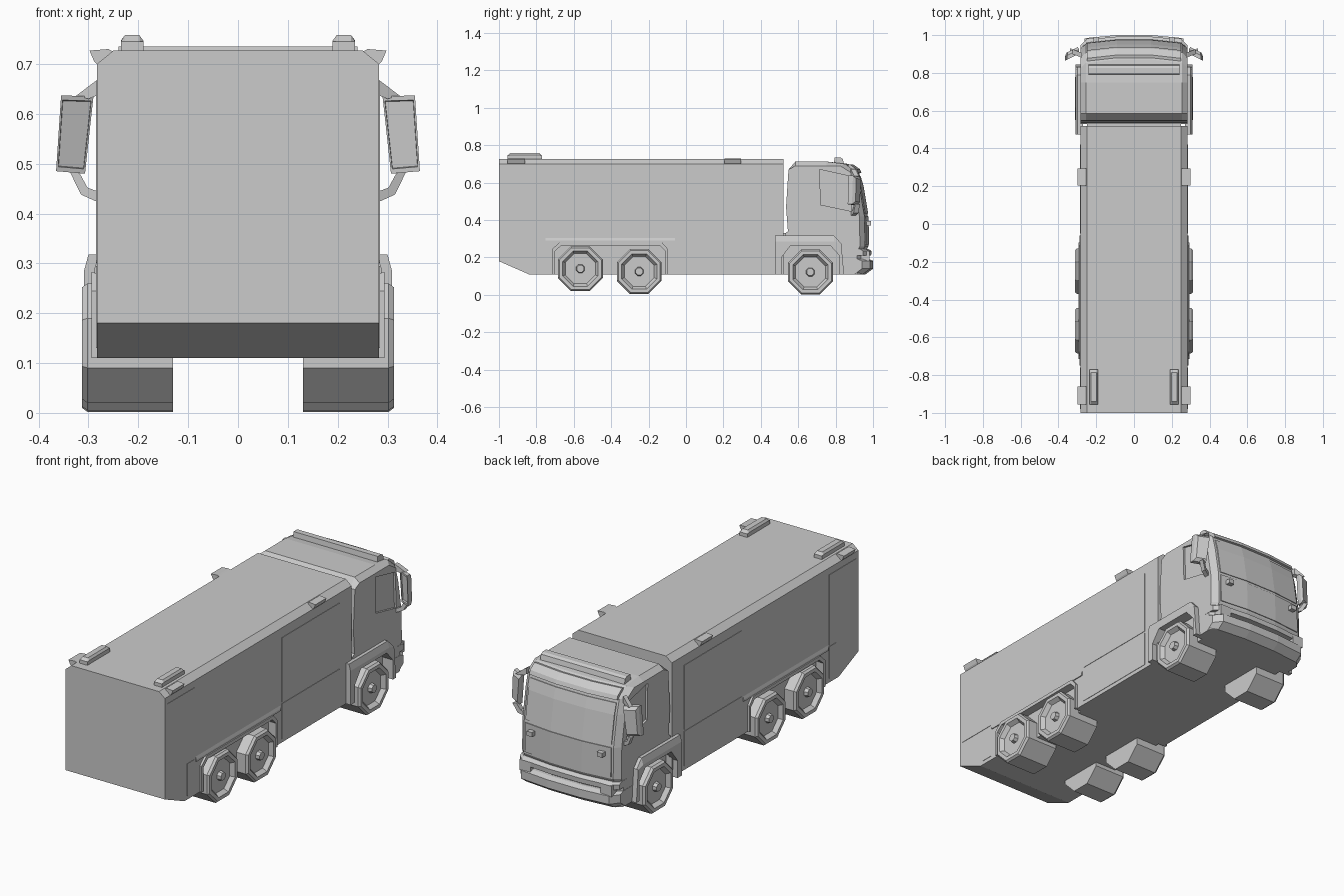
import bpy, bmesh, math

old = bpy.data.objects.get("Cube")
if old:
    bpy.data.objects.remove(old, do_unlink=True)

grey = bpy.data.materials.new("plain_grey")
grey.use_nodes = True
COLOR = (0.6, 0.6, 0.6, 1)
grey.diffuse_color = COLOR
grey.node_tree.nodes["Principled BSDF"].inputs["Base Color"].default_value = COLOR


def loft(name, sections):
    """Skin a closed solid through rings of (x, y, z) points."""
    bm = bmesh.new()
    rings = [[bm.verts.new(p) for p in s] for s in sections]
    n = len(rings[0])
    for a, b in zip(rings, rings[1:]):
        for i in range(n):
            j = (i + 1) % n
            bm.faces.new((a[i], a[j], b[j], b[i]))
    bm.faces.new(rings[0])
    bm.faces.new(rings[-1])
    bmesh.ops.recalc_face_normals(bm, faces=bm.faces)
    me = bpy.data.meshes.new(name)
    bm.to_mesh(me)
    bm.free()
    me.materials.append(grey)
    ob = bpy.data.objects.new(name, me)
    bpy.context.collection.objects.link(ob)
    return ob


def prism(name, profile, x0, x1):
    """Extrude a (y, z) profile along x."""
    return loft(name, [[(x, y, z) for y, z in profile] for x in (x0, x1)])


def box(name, x, y, z):
    return prism(name, [(y[0], z[0]), (y[1], z[0]), (y[1], z[1]), (y[0], z[1])], *x)


def mirror(ob):
    m = ob.modifiers.new("mirror", "MIRROR")
    m.use_axis = (True, False, False)
    m.use_mirror_merge = False
    return ob


def cut(ob, cutter):
    cutter.hide_render = True
    cutter.hide_viewport = True
    cutter.hide_set(True)
    m = ob.modifiers.new("cut", "BOOLEAN")
    m.operation = "DIFFERENCE"
    m.solver = "EXACT"
    m.object = cutter


# Tank body with chamfered roof edges and sloped tail
W = 0.283
side = [(-1, 0.18), (-0.84, 0.11), (0.52, 0.11), (0.52, 0.70), (-1, 0.70)]
top = [(y, 0.727 if z == 0.70 else z) for y, z in side]
body = loft("body", [[(x, y, z) for y, z in p]
                     for x, p in ((-W, side), (-0.25, top), (0.25, top), (W, side))])
rear_well = [(-0.70, 0.0), (-0.70, 0.235), (-0.665, 0.265),
             (-0.14, 0.265), (-0.11, 0.235), (-0.11, 0.0)]
front_well = [(0.51, 0.0), (0.51, 0.2), (0.56, 0.265),
              (0.77, 0.265), (0.82, 0.21), (0.82, 0.0)]
for s, label in ((1, "left"), (-1, "right")):
    cut(body, prism(f"rear_well_cutter_{label}", rear_well, s * 0.25, s * 0.4))

# Thin side doors and lower panel
for name, y, z in (("rear_locker_door", (-0.98, -0.76), (0.305, 0.665)),
                   ("rear_lower_panel", (-0.82, -0.76), (0.13, 0.295)),
                   ("front_locker_door", (-0.05, 0.42), (0.32, 0.65)),
                   ("front_lower_panel", (-0.05, 0.42), (0.13, 0.31))):
    mirror(box(name, (W - 0.01, W + 0.002), y, z))

# Roof lockers with bevelled tops
for_locker = [(-0.955, 0.72), (-0.77, 0.72), (-0.77, 0.745), (-0.785, 0.758),
              (-0.94, 0.758), (-0.955, 0.745)]
mirror(loft("roof_locker", [[(x, y, min(z, h)) for y, z in for_locker]
                            for x, h in ((0.19, 0.747), (0.198, 0.758),
                                         (0.227, 0.758), (0.235, 0.747))]))

# Roof edge brackets
bracket = [(0.245, 0.722), (0.281, 0.697), (0.289, 0.706), (0.298, 0.727), (0.26, 0.73)]
for name, y0, y1 in (("rear_roof_bracket", -0.955, -0.86), ("front_roof_bracket", 0.205, 0.295)):
    mirror(loft(name, [[(x, y, z) for x, z in bracket] for y in (y0, y1)]))

# Chassis joining body and cab
box("chassis_link", (-0.25, 0.25), (0.45, 0.62), (0.11, 0.33))

# Cab: profile bowed towards the middle, with softened roof edges
cab_profile = [(0.53, 0.11), (0.53, 0.33), (0.545, 0.34), (0.535, 0.47), (0.548, 0.67), (0.585, 0.713),
               (0.75, 0.713), (0.87, 0.70), (0.925, 0.655), (0.945, 0.58), (0.972, 0.42),
               (0.975, 0.26), (0.96, 0.23), (0.96, 0.11)]


def bowed(profile, x, back, lid=1):
    return [(x, y - back * (y > 0.85), min(z, lid)) for y, z in profile]


def bow(name, profile, rows):
    rows = [(-x, b, l) for x, b, l in rows[::-1]] + rows
    return loft(name, [bowed(profile, *r) for r in rows])


cab = bow("cab", cab_profile, [(0.09, 0, 1), (0.255, 0.018, 1), (W, 0.045, 0.69)])
window = [(0.715, 0.67), (0.72, 0.482), (0.885, 0.447), (0.875, 0.635)]
for s, label in ((1, "left"), (-1, "right")):
    cut(cab, prism(f"front_well_cutter_{label}", front_well, s * 0.25, s * 0.4))
    cut(cab, prism(f"window_cutter_{label}", window, s * 0.272, s * 0.4))

# Windscreen, front panel, sun visor
bow("windscreen", [(0.93, 0.635), (0.945, 0.58), (0.97, 0.435), (0.974, 0.435),
                   (0.95, 0.58), (0.934, 0.635)], [(0.09, 0, 1), (0.245, 0.016, 1)])
bow("front_panel", [(0.97, 0.42), (0.973, 0.27), (0.979, 0.27), (0.976, 0.42)],
    [(0.09, 0, 1), (0.245, 0.016, 1)])
bow("sun_visor", [(0.88, 0.694), (0.925, 0.65), (0.938, 0.652), (0.93, 0.672), (0.895, 0.697)],
    [(0.09, 0, 1), (0.25, 0.018, 1)])

# Bumper, upper bar and lamps
bow("bumper", [(0.84, 0.11), (0.96, 0.11), (1.0, 0.14), (1.0, 0.182), (0.975, 0.192), (0.84, 0.192)],
    [(0.09, 0, 1), (0.25, 0.015, 1), (0.284, 0.06, 1)])
bow("bumper_bar", [(0.93, 0.21), (0.99, 0.21), (0.992, 0.235), (0.975, 0.245), (0.93, 0.245)],
    [(0.09, 0, 1), (0.25, 0.015, 1), (0.284, 0.045, 1)])
mirror(box("headlamp", (0.2, 0.262), (0.93, 0.982), (0.18, 0.235)))
mirror(box("front_marker", (0.185, 0.215), (0.95, 0.99), (0.372, 0.395)))

# Roof beacon bar
beam = [(0.79, 0.70), (0.845, 0.70), (0.838, 0.727), (0.825, 0.735), (0.795, 0.735)]
prism("beacon_bar", beam, -0.24, 0.24)

# Wheel arches
front_outer = [(0.475, 0.11), (0.475, 0.318), (0.79, 0.318), (0.83, 0.275), (0.845, 0.11)]
front_inner = [(0.82, 0.11), (0.82, 0.21), (0.77, 0.265), (0.56, 0.265), (0.51, 0.2), (0.51, 0.11)]
arch = front_outer + front_inner
mirror(loft("front_arch", [[(x, y, min(z, h)) for y, z in arch]
                           for x, h in ((0.27, 0.318), (0.3, 0.318), (0.309, 0.285))]))
rear_rim = [(-0.715, 0.11), (-0.715, 0.245), (-0.675, 0.283), (-0.13, 0.283),
            (-0.097, 0.245), (-0.097, 0.11)]
rear_inner = [(y, max(z, 0.11)) for y, z in rear_well[::-1]]
mirror(prism("rear_arch", rear_rim + rear_inner, 0.27, 0.294))
mirror(loft("rear_arch_ledge", [[(x, -0.75, a), (x, -0.06, a), (x, -0.06, b), (x, -0.75, b)]
                                for x, a, b in ((0.278, 0.28, 0.32), (0.288, 0.28, 0.29))]))

# Octagonal wheels with dished rims and hubs
wheel_steps = [(0.13, 0.12), (0.302, 0.12), (0.313, 0.112), (0.313, 0.094),
               (0.292, 0.08), (0.292, 0.023), (0.312, 0.019)]
for name, cy, cz in (("rear_wheel", -0.565, 0.14), ("middle_wheel", -0.25, 0.125),
                     ("front_wheel", 0.665, 0.122)):
    rings = []
    for x, apothem in wheel_steps:
        r = apothem / math.cos(math.pi / 8)
        angles = [(k + 0.5) * math.pi / 4 for k in range(8)]
        rings.append([(x, cy + r * math.cos(a), cz + r * math.sin(a)) for a in angles])
    mirror(loft(name, rings))

# Side mirrors leaning outward, with angled arms
housing = [(0.29, 0.635), (0.355, 0.637), (0.365, 0.485), (0.307, 0.48)]


def inset(points, f):
    cx = sum(p[0] for p in points) / len(points)
    cz = sum(p[1] for p in points) / len(points)
    return [(cx + (x - cx) * f, cz + (z - cz) * f) for x, z in points]


mirror(loft("side_mirror", [[(x, y - (x - 0.29) * 0.5, z) for x, z in inset(housing, f)]
                            for y, f in ((0.912, 0.86), (0.902, 0.88), (0.902, 1),
                                         (0.925, 1), (0.94, 0.8))]))
upper_arm = [(0.275, 0.672), (0.283, 0.668), (0.325, 0.636), (0.3, 0.63), (0.275, 0.64)]
lower_arm = [(0.275, 0.42), (0.315, 0.438), (0.338, 0.485), (0.32, 0.485), (0.302, 0.452), (0.275, 0.442)]
for name, pts in (("mirror_upper_arm", upper_arm), ("mirror_lower_arm", lower_arm)):
    mirror(loft(name, [[(x, y + (x - 0.275) * 0.4, z) for x, z in pts] for y in (0.88, 0.905)]))
